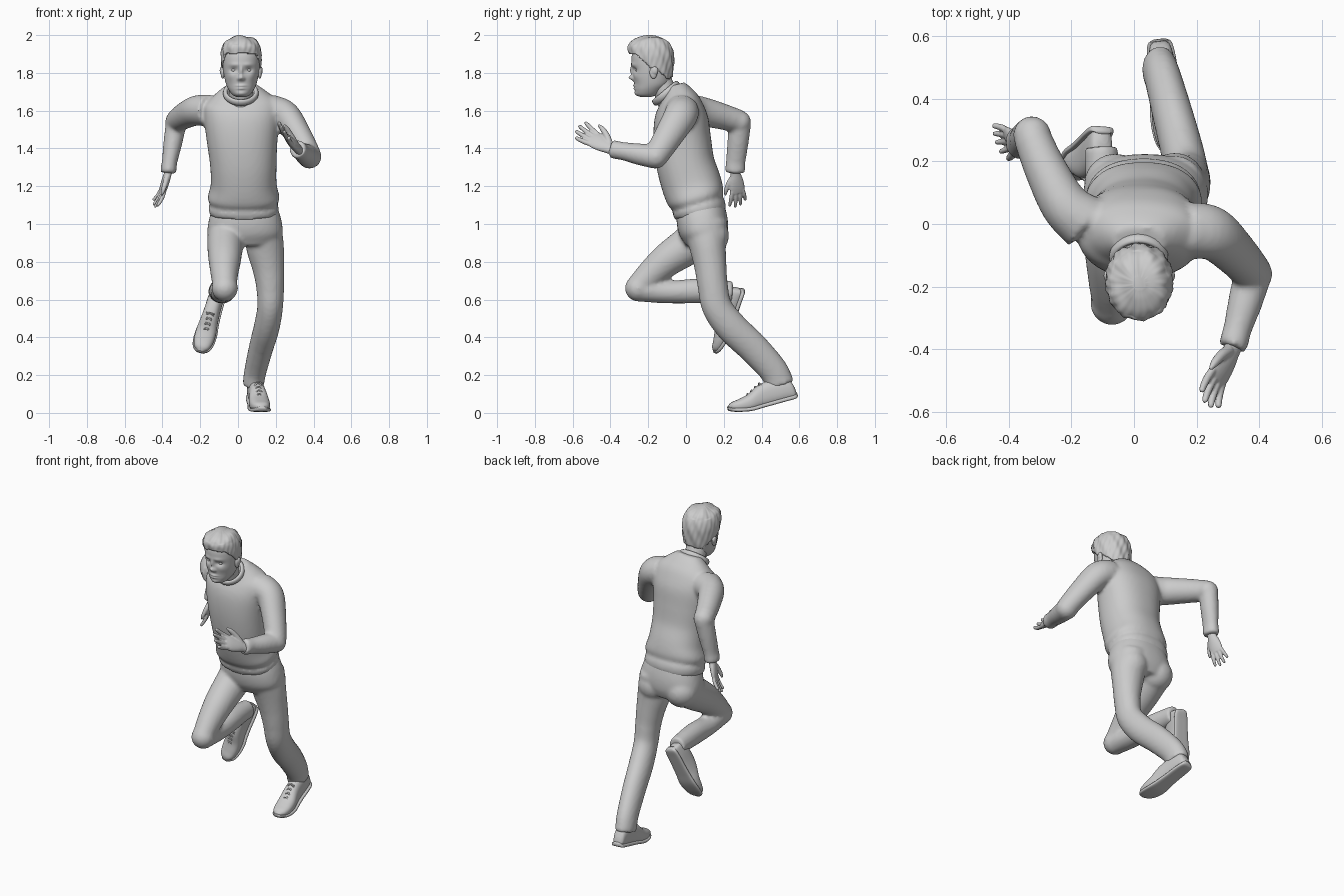
import bpy, bmesh
from math import sin, cos, pi, exp, atan2, radians
from mathutils import Vector, Matrix

X = Vector((1, 0, 0))


def tube(bm, rings, hint=X, segs=32, steps=6, power=2.0, axis=None):
    """Loft smooth elliptical rings (x, y, z, half width along hint, half depth)."""
    P = [Vector(r) for r in rings]
    P = [P[0] * 2 - P[1]] + P + [P[-1] * 2 - P[-2]]
    line = []
    for i in range(1, len(P) - 2):
        a, b, c, d = P[i - 1:i + 3]
        for k in range(steps):
            t = k / steps
            line.append(0.5 * (b * 2 + (c - a) * t + (a * 2 - b * 5 + c * 4 - d) * t * t
                               + (b * 3 - a - c * 3 + d) * t ** 3))
    line.append(P[-2])
    loops = []
    for i, q in enumerate(line):
        t = axis or (line[min(i + 1, len(line) - 1)] - line[max(i - 1, 0)]).to_3d()
        t = Vector(t[:3]).normalized()
        s = (hint - t * hint.dot(t)).normalized()
        d = t.cross(s)
        ring = []
        for j in range(segs):
            u = 2 * pi * j / segs
            cu, su = cos(u), sin(u)
            e = (abs(cu) ** power + abs(su) ** power) ** (-1 / power)
            ring.append(bm.verts.new(Vector(q[:3]) + s * q[3] * cu * e + d * q[4] * su * e))
        loops.append(ring)
    for r0, r1 in zip(loops, loops[1:]):
        for j in range(segs):
            bm.faces.new((r0[j], r0[(j + 1) % segs], r1[(j + 1) % segs], r1[j]))
    bm.faces.new(loops[0][::-1])
    bm.faces.new(loops[-1])


def ball(bm, c, r, scale=(1, 1, 1)):
    m = Matrix.Translation(c) @ Matrix.Diagonal((*scale, 1))
    bmesh.ops.create_uvsphere(bm, u_segments=24, v_segments=16, radius=r, matrix=m)


def finish(name, bm, voxel=0, smooth=5):
    bmesh.ops.recalc_face_normals(bm, faces=bm.faces)
    me = bpy.data.meshes.new(name)
    bm.to_mesh(me)
    bm.free()
    ob = bpy.data.objects.new(name, me)
    bpy.context.collection.objects.link(ob)
    for p in me.polygons:
        p.use_smooth = True
    if voxel:
        m = ob.modifiers.new("blend", 'REMESH')
        m.mode, m.voxel_size, m.use_smooth_shade = 'VOXEL', voxel, True
        m = ob.modifiers.new("soften", 'SMOOTH')
        m.factor, m.iterations = 0.5, smooth
    return ob


# Sweater: torso, shoulders and both sleeves blended together
bm = bmesh.new()
tube(bm, [(.03, .075, 1.045, .178, .135), (.03, .068, 1.085, .186, .143), (.03, .062, 1.105, .178, .136),
          (.03, .052, 1.14, .19, .152), (.03, .03, 1.21, .174, .158), (.028, -.003, 1.32, .176, .154),
          (.022, -.02, 1.45, .188, .152), (.02, -.025, 1.56, .2, .142), (.02, -.03, 1.635, .195, .115),
          (.018, -.04, 1.685, .145, .085), (.016, -.055, 1.735, .08, .05)], segs=48, power=2.3)
tube(bm, [(.17, -.02, 1.6, .088, .09), (.25, -.03, 1.57, .08, .088), (.32, -.09, 1.47, .069, .077),
          (.378, -.155, 1.365, .062, .065)])
tube(bm, [(.378, -.165, 1.355, .06, .062), (.355, -.25, 1.37, .055, .057), (.332, -.33, 1.385, .046, .048),
          (.32, -.375, 1.393, .046, .049), (.314, -.395, 1.397, .044, .047)])
tube(bm, [(-.15, 0, 1.6, .09, .085), (-.22, .06, 1.6, .078, .08), (-.28, .17, 1.575, .068, .071),
          (-.325, .275, 1.545, .06, .062)])
tube(bm, [(-.327, .285, 1.535, .055, .06), (-.345, .275, 1.43, .05, .056), (-.362, .263, 1.33, .041, .052),
          (-.367, .261, 1.295, .043, .053), (-.37, .26, 1.27, .041, .051)])
ball(bm, (.378, -.16, 1.357), .064)
ball(bm, (-.325, .283, 1.54), .061)
finish("sweater", bm, .011)

# Collar
bpy.ops.mesh.primitive_torus_add(location=(.015, -.105, 1.692), rotation=(radians(40), 0, 0),
                                 major_radius=.077, minor_radius=.012, major_segments=48)
collar = bpy.context.object
collar.name = collar.data.name = "collar"
collar.scale = (1.06, 1, 1.6)
bpy.ops.object.shade_smooth()

# Trousers: hips, straight back leg, folded front leg
bm = bmesh.new()
tube(bm, [(.032, .075, 1.1, .168, .125), (.036, .085, 1.02, .192, .135), (.038, .095, .95, .198, .128),
          (.04, .1, .89, .165, .1)], segs=48, power=2.3)
tube(bm, [(.13, .1, 1.0, .1, .12), (.143, .115, .88, .1, .097), (.16, .13, .77, .085, .085),
          (.17, .142, .67, .074, .08), (.17, .165, .56, .068, .08), (.152, .24, .455, .068, .084),
          (.122, .355, .345, .064, .082), (.095, .455, .235, .059, .077), (.084, .488, .175, .057, .076),
          (.082, .498, .145, .056, .076)])
tube(bm, [(-.062, .1, .95, .1, .11), (-.068, -.005, .875, .094, .1), (-.07, -.1, .81, .086, .089),
          (-.072, -.185, .735, .073, .077), (-.07, -.25, .67, .064, .066)])
tube(bm, [(-.07, -.25, .655, .064, .066), (-.08, -.1, .64, .064, .06), (-.09, .05, .645, .062, .065),
          (-.1, .17, .645, .056, .06), (-.105, .245, .64, .052, .058)])
ball(bm, (-.07, -.253, .66), .07)
ball(bm, (.13, .13, .94), .098)
ball(bm, (-.06, .125, .945), .1)
finish("trousers", bm, .011)


# Shoes: upper, sole and laces laid out along a heel-to-toe frame
def shoe(label, heel, toe, up):
    heel, f = Vector(heel), (Vector(toe) - Vector(heel)).normalized()
    u = (Vector(up) - f * f.dot(Vector(up))).normalized()
    s = f.cross(u)
    # distance from heel, height, half width, toe lift
    form = [(0, .05, .018, .008), (.015, .1, .034, 0), (.06, .125, .041, 0), (.13, .13, .043, 0),
            (.19, .12, .047, 0), (.25, .09, .054, 0), (.305, .068, .052, .01), (.345, .05, .04, .022),
            (.368, .026, .016, .034)]

    def at(t, side, h):
        return heel + f * t + s * side + u * h
    bm = bmesh.new()
    tube(bm, [(*at(t, 0, l + h / 2), w, h / 2) for t, h, w, l in form], s, power=2.5, axis=f)
    finish(label + "_shoe_upper", bm)
    bm = bmesh.new()
    tube(bm, [(*at(t * 1.02 - .003, 0, l + .011), w + .005, .011) for t, h, w, l in form],
         s, power=4, axis=f)
    finish(label + "_shoe_sole", bm)
    bm = bmesh.new()
    for k in range(4):
        t, h = .17 + .025 * k, .129 - .013 * k
        for e in (-1, 1):
            tube(bm, [(*at(t, -.032 * e, h - .022), .004, .004), (*at(t + .006, 0, h + .003), .004, .004),
                      (*at(t + .014, .032 * e, h - .026), .004, .004)], f, 8, 5)
    finish(label + "_shoe_laces", bm)


shoe("left", (.08, .59, .078), (.125, .23, -.022), (0, 0, 1))
shoe("right", (-.1, .315, .645), (-.2, .2, .31), (0, -1, .3))


# Hands: palm, four fingers and a thumb blended together
def hand(label, wrist, finger, thumb, palm_sign, k, curl):
    wrist, f = Vector(wrist), Vector(finger).normalized()
    w = Vector(thumb)
    w = (w - f * f.dot(w)).normalized()
    n = f.cross(w) * palm_sign

    def at(a, b, c=0):
        return wrist + (f * a + w * b + n * c) * k
    bm = bmesh.new()
    tube(bm, [(*at(a, 0), b * k, c * k) for a, b, c in
              [(-.04, .026, .02), (0, .027, .019), (.035, .036, .019), (.075, .041, .016), (.105, .037, .011)]], w, 24)
    for b, length in ((.03, .08), (.01, .092), (-.01, .086), (-.029, .066)):
        tube(bm, [(*at(.09 + length * q, b * (1 + .5 * q), curl * q * q), r * k, r * k) for q, r in
                  [(0, .0105), (.4, .0105), (.75, .0095), (.97, .0075), (1.03, .003)]], w, 12, 4)
    tube(bm, [(*at(a, b, c), r * k, r * k) for a, b, c, r in
              [(.015, .015, .004, .016), (.05, .04, .012, .014), (.085, .056, .018, .011), (.11, .062, .02, .005)]],
         n, 12, 4)
    finish(label + "_hand", bm, .0045, 2)


hand("left", (.314, -.4, 1.4), (-.108, -.2, .11), (-.6, 0, .8), -1, 1.22, .015)
hand("right", (-.372, .263, 1.265), (-.058, .02, -.19), (.35, -.95, 0), 1, 1.02, .02)

# Neck
bm = bmesh.new()
tube(bm, [(.015, -.08, 1.63, .068, .066), (.015, -.11, 1.7, .063, .06), (.015, -.15, 1.78, .064, .064)])
finish("neck", bm)


def skull(bm, rows):
    tube(bm, [(.017, (f + b) / 2, z, w, (b - f) / 2) for z, f, b, w in rows], X, 96, 7, 2.15, Vector((0, 0, 1)))


# Head: rows of height, front, back, half width, then sculpted features
bm = bmesh.new()
skull(bm, [(1.672, -.24, -.19, .024), (1.684, -.262, -.15, .046), (1.71, -.27, -.12, .066),
           (1.74, -.273, -.09, .08), (1.78, -.28, -.078, .09), (1.82, -.284, -.072, .096),
           (1.86, -.289, -.07, .099), (1.9, -.285, -.072, .099), (1.94, -.265, -.085, .088),
           (1.97, -.23, -.115, .06), (1.982, -.19, -.15, .02)])
# offset from centre, height, spread x, spread z, amount
features = [(0, 1.812, .009, .024, .013), (0, 1.774, .013, .013, .024), (.014, 1.768, .007, .008, .008),
            (.04, 1.815, .02, .013, -.013), (.035, 1.843, .028, .01, .005), (0, 1.732, .024, .006, .009),
            (0, 1.717, .021, .006, .008), (0, 1.69, .025, .013, .006), (.055, 1.78, .02, .02, .004)]
for v in bm.verts:
    if v.co.y < -.19:
        for dx, z, sx, sz, amount in features:
            v.co.y -= amount * exp(-((abs(v.co.x - .017) - dx) / sx) ** 2 - ((v.co.z - z) / sz) ** 2)
finish("head", bm)

# Eyes and ears
for side, e in (("left", 1), ("right", -1)):
    bm = bmesh.new()
    ball(bm, (.017 + e * .038, -.252, 1.815), .016, (1.1, 1, .75))
    finish(side + "_eye", bm)
    bm = bmesh.new()
    ball(bm, (.017 + e * .098, -.172, 1.802), .034, (.32, .62, 1))
    ball(bm, (.017 + e * .104, -.165, 1.812), .02, (.5, .9, 1.1))
    finish(side + "_ear", bm, .004, 2)

# Hair: wavy cap trimmed along the hairline
bm = bmesh.new()
skull(bm, [(1.75, -.26, -.078, .083), (1.8, -.285, -.069, .099), (1.86, -.296, -.064, .106),
           (1.9, -.302, -.066, .107), (1.94, -.307, -.077, .099), (1.97, -.284, -.1, .08),
           (1.988, -.245, -.135, .052), (1.996, -.21, -.17, .02)])
below = []
for v in bm.verts:
    x, y, z = v.co
    t = min(max((y + .27) / .08, 0), 1)
    line = 1.9 - .085 * t - .045 * min(max((y + .16) / .06, 0), 1) + .005 * sin(60 * x)
    if z < line:
        below.append(v)
    a = atan2(y + .19, x - .017)
    k = 1 + .02 * sin(11 * a + 45 * z) + .012 * sin(23 * a - 60 * z)
    v.co.x, v.co.y = .017 + (x - .017) * k, -.19 + (y + .19) * k
    v.co.z += .004 * sin(70 * x + 25 * y) * (z > 1.95)
bmesh.ops.delete(bm, geom=below, context='VERTS')
hair = finish("hair", bm)
shell = hair.modifiers.new("thickness", 'SOLIDIFY')
shell.thickness, shell.offset = .014, -1
